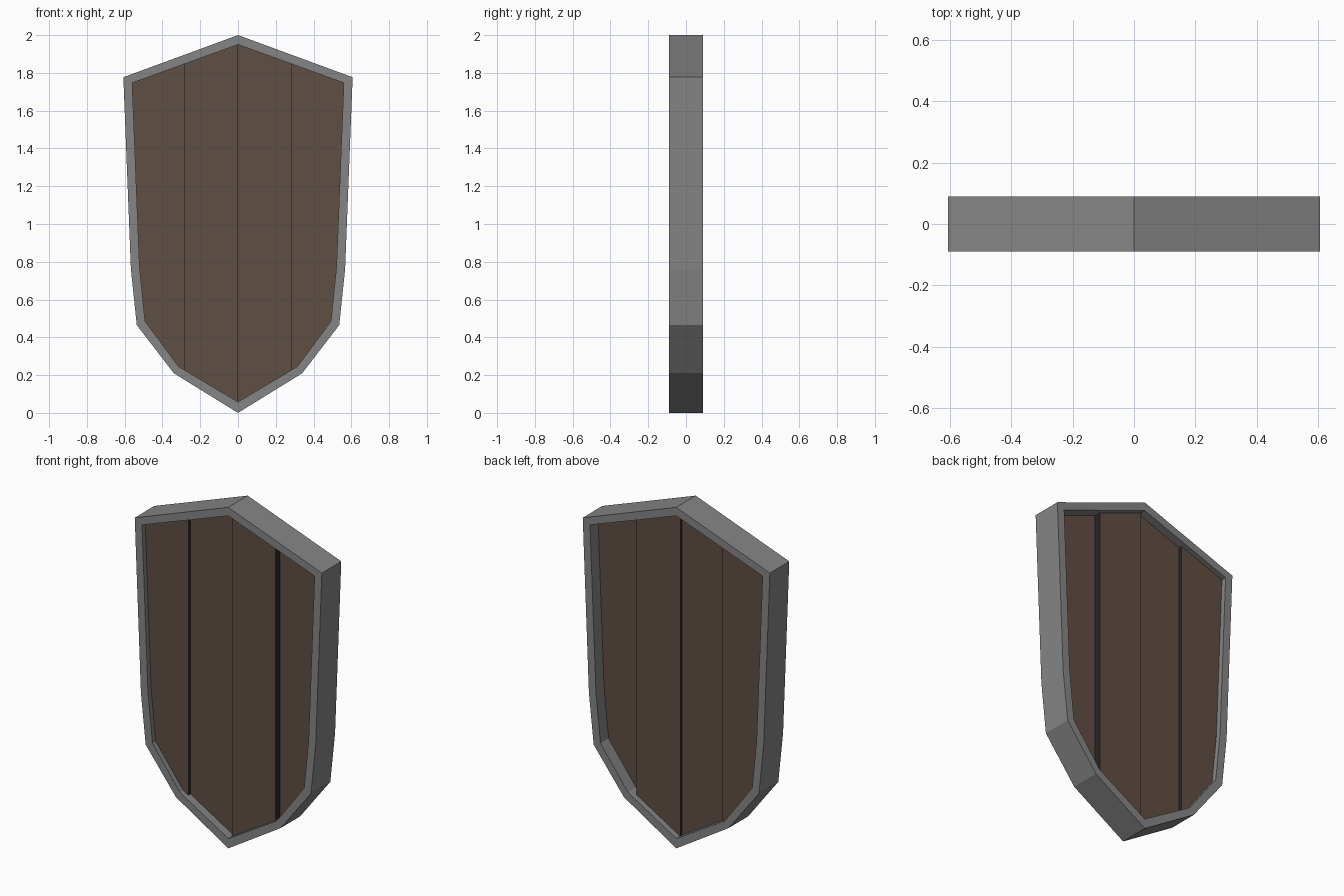
import bpy, bmesh

if "Cube" in bpy.data.objects:
    bpy.data.objects.remove(bpy.data.objects["Cube"])

# Right half outlines (x, z), top point to bottom point
OUTER = [(0, 2.0), (0.607, 1.777), (0.567, 0.76), (0.536, 0.465), (0.34, 0.21), (0, 0.0)]
INNER = [(0, 1.95), (0.56, 1.747), (0.521, 0.77), (0.492, 0.485), (0.314, 0.245), (0, 0.058)]
HALF_DEPTH = 0.09


def material(name, r, g, b):
    mat = bpy.data.materials.new(name)
    mat.diffuse_color = (r, g, b, 1)
    mat.use_nodes = True
    mat.node_tree.nodes["Principled BSDF"].inputs["Base Color"].default_value = mat.diffuse_color
    return mat


metal = material("dark_metal", 0.235, 0.235, 0.235)
wood = material("wood", 0.114, 0.077, 0.056)
groove = material("groove", 0.02, 0.02, 0.02)


def mirrored(half):
    return half + [(-x, z) for x, z in half[-2:0:-1]]


def finish(name, bm, mats):
    bmesh.ops.recalc_face_normals(bm, faces=bm.faces[:])
    # Second material goes on the side faces
    if len(mats) > 1:
        for face in bm.faces:
            face.material_index = 0 if abs(face.normal.y) > 0.5 else 1
    mesh = bpy.data.meshes.new(name)
    for mat in mats:
        mesh.materials.append(mat)
    bm.to_mesh(mesh)
    bm.free()
    obj = bpy.data.objects.new(name, mesh)
    bpy.context.collection.objects.link(obj)


# Metal rim: four loops joined into a ring with a rectangular section
bm = bmesh.new()
loops = [[bm.verts.new((x, y, z)) for x, z in mirrored(half)]
         for half, y in ((OUTER, -HALF_DEPTH), (OUTER, HALF_DEPTH),
                         (INNER, HALF_DEPTH), (INNER, -HALF_DEPTH))]
n = len(loops[0])
for k in range(4):
    a, b = loops[k], loops[(k + 1) % 4]
    for i in range(n):
        j = (i + 1) % n
        bm.faces.new((a[i], a[j], b[j], b[i]))
finish("rim", bm, [metal])


# Plank: inner outline (slightly inset against the rim) cut to a vertical
# strip, then thickened about y = 0
def plank(name, left, right, half_thick):
    bm = bmesh.new()
    bm.faces.new([bm.verts.new((x * 1.002, -half_thick, 1 + (z - 1) * 1.002))
                  for x, z in mirrored(INNER)])
    for x, side in ((left, -1), (right, 1)):
        if abs(x) < 0.6:
            bmesh.ops.bisect_plane(bm, geom=bm.verts[:] + bm.edges[:] + bm.faces[:],
                                   plane_co=(x, 0, 0), plane_no=(side, 0, 0),
                                   clear_outer=True)
    ext = bmesh.ops.extrude_face_region(bm, geom=bm.faces[:], use_keep_orig=True)
    moved = [g for g in ext["geom"] if isinstance(g, bmesh.types.BMVert)]
    bmesh.ops.translate(bm, verts=moved, vec=(0, 2 * half_thick, 0))
    finish(name, bm, [wood, groove])


# Four planks of differing thickness
edges = [-1, -0.28, -0.002, 0.283, 1]
names = ["outer_left_plank", "inner_left_plank", "inner_right_plank", "outer_right_plank"]
for i, thick in enumerate((0.06, 0.04, 0.055, 0.015)):
    plank(names[i], edges[i], edges[i + 1], thick)
